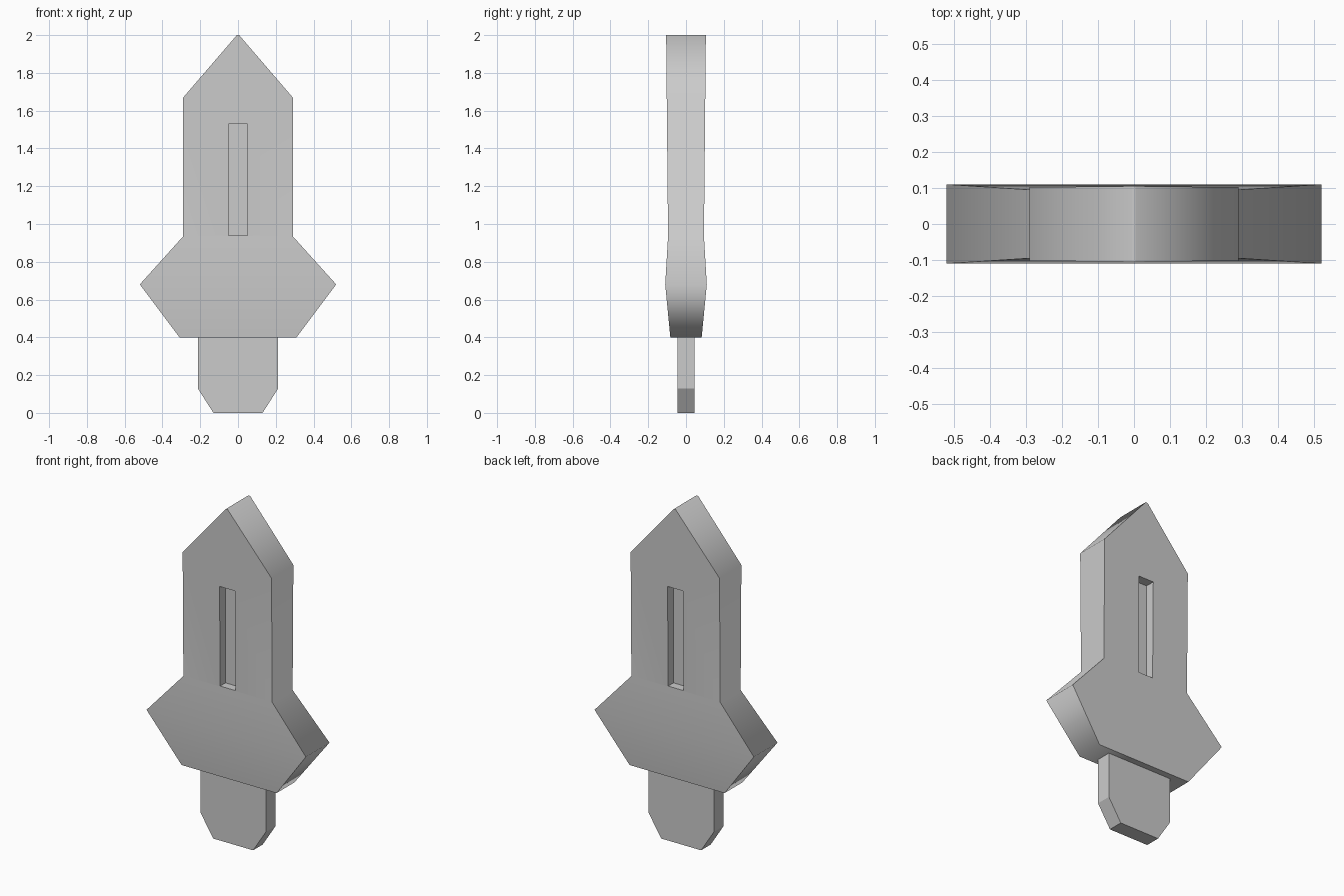
import bpy, math

if "Cube" in bpy.data.objects:
    bpy.data.objects.remove(bpy.data.objects["Cube"])


def plate(name, rows):
    """Closed solid from stacked rectangles: (z, half width, half thickness)."""
    verts, faces = [], []
    for z, w, t in rows:
        verts += [(-w, -t, z), (w, -t, z), (w, t, z), (-w, t, z)]
    for r in range(len(rows) - 1):
        a = r * 4
        for i in range(4):
            j = (i + 1) % 4
            faces.append((a + i, a + j, a + 4 + j, a + 4 + i))
    top = (len(rows) - 1) * 4
    faces += [(3, 2, 1, 0), (top, top + 1, top + 2, top + 3)]
    mesh = bpy.data.meshes.new(name)
    mesh.from_pydata(verts, [], faces)
    mesh.update()
    obj = bpy.data.objects.new(name, mesh)
    bpy.context.collection.objects.link(obj)
    return obj


def activate(obj):
    bpy.ops.object.select_all(action='DESELECT')
    obj.select_set(True)
    bpy.context.view_layer.objects.active = obj


# Blade and flared guard in one piece
blade = plate("blade_and_guard", [
    (0.40, 0.31, 0.083),
    (0.68, 0.52, 0.11),
    (0.935, 0.29, 0.095),
    (1.67, 0.29, 0.102),
    (2.00, 0.006, 0.105),
])

# Recessed slot on the front and back of the blade
for side in (-1, 1):
    bpy.ops.mesh.primitive_cube_add(size=1, location=(0, side * 0.145, 1.235))
    cutter = bpy.context.object
    cutter.name = "slot_cutter"
    cutter.scale = (0.10, 0.20, 0.59)
    cutter.hide_render = True
    activate(blade)
    mod = blade.modifiers.new("slot", 'BOOLEAN')
    mod.operation = 'DIFFERENCE'
    mod.solver = 'EXACT'
    mod.object = cutter
    bpy.ops.object.modifier_apply(modifier=mod.name)
    bpy.data.objects.remove(cutter)

# Rim corners are smooth, front and back borders stay sharp
activate(blade)
bpy.ops.object.shade_smooth_by_angle(angle=math.radians(82))

# Thin tang with clipped lower corners
plate("tang", [
    (0.00, 0.13, 0.045),
    (0.13, 0.213, 0.045),
    (0.42, 0.213, 0.045),
])
